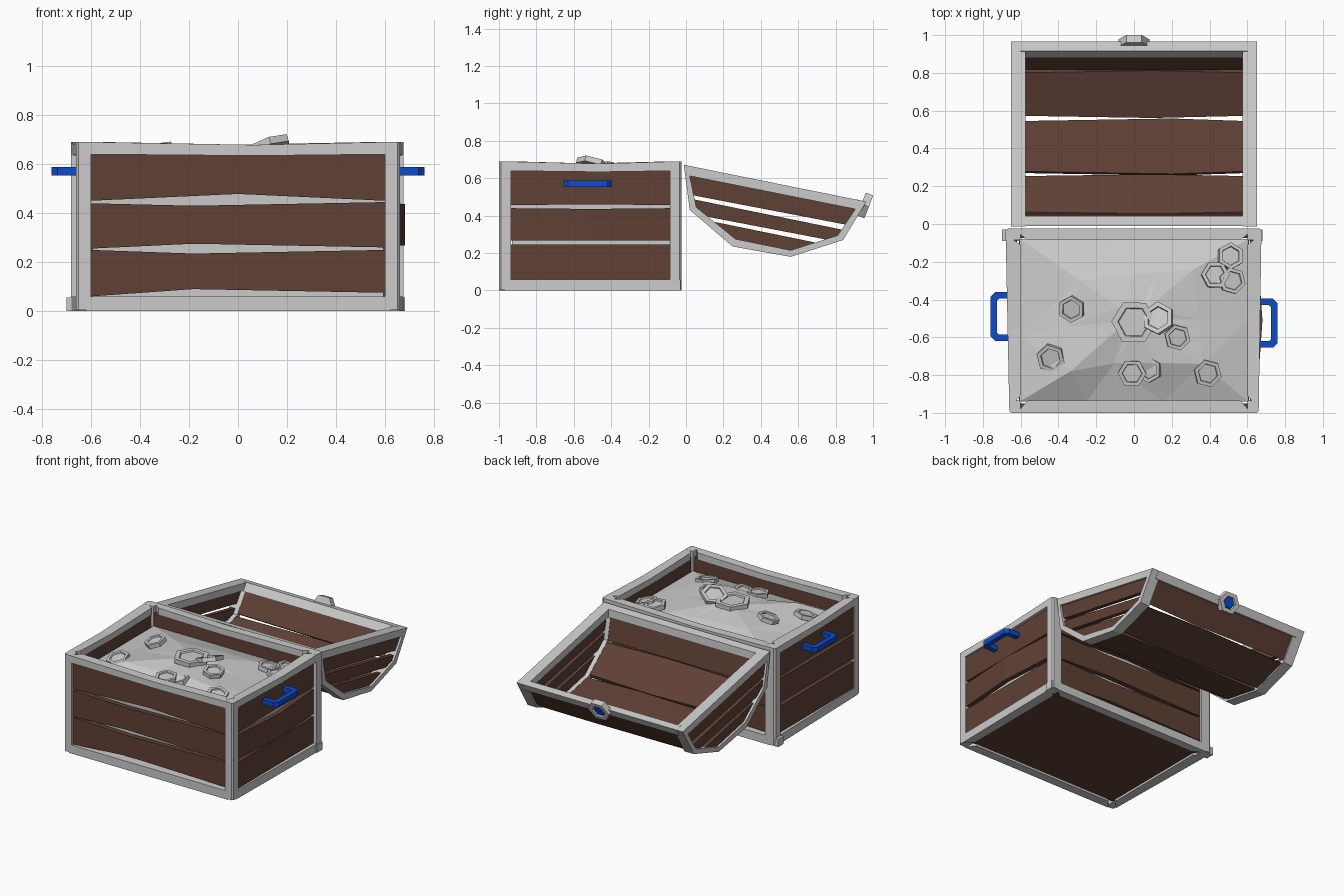
import bpy, bmesh, math, random
from mathutils import Vector, Matrix

if "Cube" in bpy.data.objects:
    bpy.data.objects.remove(bpy.data.objects["Cube"])

random.seed(4)

def material(name, rgb):
    m = bpy.data.materials.new(name)
    m.diffuse_color = (*rgb, 1)
    m.use_nodes = True
    m.node_tree.nodes["Principled BSDF"].inputs["Base Color"].default_value = m.diffuse_color
    return m

WOOD = material("wood", (0.115, 0.052, 0.036))
BLUE = material("blue", (0.004, 0.07, 0.6))

def finish(name, bm, mat=None):
    bmesh.ops.recalc_face_normals(bm, faces=bm.faces[:])
    me = bpy.data.meshes.new(name)
    bm.to_mesh(me)
    bm.free()
    ob = bpy.data.objects.new(name, me)
    bpy.context.collection.objects.link(ob)
    if mat:
        me.materials.append(mat)
    return ob

def loft(name, rings, mat=None, closed=False, tri=False):
    """Skin a list of equal rings; cap the ends unless closed into a loop."""
    bm = bmesh.new()
    vs = [[bm.verts.new(p) for p in r] for r in rings]
    n = len(vs[0])
    pairs = list(zip(vs, vs[1:])) + ([(vs[-1], vs[0])] if closed else [])
    for a, b in pairs:
        for i in range(n):
            j = (i + 1) % n
            bm.faces.new((a[i], a[j], b[j], b[i]))
    if not closed:
        bm.faces.new(vs[0])
        bm.faces.new(vs[-1])
    if tri:
        bmesh.ops.triangulate(bm, faces=bm.faces[:])
    return finish(name, bm, mat)

def at_x(x, prof):
    return [Vector((x, y, z)) for y, z in prof]

def lerp2(a, b, t):
    return (a[0] + (b[0] - a[0]) * t, a[1] + (b[1] - a[1]) * t)

# ---- chest frame: posts and rails around a slightly wider back
W = 0.065
corners = [(-0.66, -1), (0.66, -1), (0.675, -0.025), (-0.68, -0.025)]
inner = [(-0.60, -0.935), (0.60, -0.935), (0.60, -0.085), (-0.60, -0.085)]
for k in range(4):
    (cx, cy), (ix, iy) = corners[k], inner[k]
    ch = lambda t: ((cx + (ix - cx) * t, cy), (cx, cy + (iy - cy) * t))
    (ax, ay), (bx, by) = ch(0.15)
    loft("corner_post", [[(ax, ay, z), (ix, cy, z), (ix, iy, z), (cx, iy, z), (bx, by, z)]
                         for z in (0.005, 0.34, 0.69)])
    o2, i2 = corners[(k + 1) % 4], inner[(k + 1) % 4]
    for name, z0, z1, sag in (("bottom_rail", 0.0, W - 0.005, 0), ("top_rail", 0.64, 0.69, 0.012)):
        rings = []
        for t, s in ((0.03, 0), (0.55, sag), (0.97, 0)):
            o, i = lerp2(corners[k], o2, t), lerp2(inner[k], i2, t)
            rings.append([(*o, z0 - s / 2), (*o, z1 - s), (*i, z1 - s), (*i, z0 - s / 2)])
        loft(name, rings)

# ---- back foot blocks
for x0, x1 in ((-0.70, -0.61), (0.61, 0.68)):
    loft("back_foot", [[(x, -0.03, 0), (x, -0.09, 0), (x, -0.09, 0.055), (x, -0.03, 0.055)] for x in (x0, x1)])

# ---- wall planks: stations (t, low z, high z) with warped edges
warped = [[(0, .06, .25), (.35, .09, .235), (1, .075, .25)],
          [(0, .255, .44), (.35, .275, .43), (1, .26, .445)],
          [(0, .45, .645), (.5, .478, .645), (1, .45, .645)]]
even = [[(0, .06, .245), (.5, .06, .247), (1, .06, .245)],
        [(0, .268, .44), (.5, .268, .436), (1, .268, .44)],
        [(0, .457, .645), (.5, .46, .645), (1, .457, .645)]]
walls = [("front", (-.605, -.985), (.605, -.985), (0, 1), warped),
         ("back", (.605, -.04), (-.605, -.04), (0, -1), warped),
         ("right", (.65, -.94), (.65, -.08), (-1, 0), even),
         ("left", (-.655, -.08), (-.655, -.94), (1, 0), even)]
for wall, a, b, n, planks in walls:
    for row, stations in enumerate(planks):
        rings = []
        for t, lo, hi in stations:
            x, y = lerp2(a, b, t)
            if wall == "right" and row == 1 and t == 0.5:
                x += 0.03                      # one plank bows outward
            x2, y2 = x + n[0] * 0.035, y + n[1] * 0.035
            rings.append([(x, y, lo), (x, y, hi), (x2, y2, hi), (x2, y2, lo)])
        loft(wall + "_plank", rings, WOOD)
loft("floor_panel", [[(x, -.94, .015), (x, -.08, .015), (x, -.08, .05), (x, -.94, .05)] for x in (-.61, .61)], WOOD)

# ---- heap filling the chest
edge = [(-.605, -.94), (-.25, -.94), (.15, -.94), (.605, -.94), (.605, -.5),
        (.605, -.08), (.3, -.08), (-.05, -.08), (-.605, -.08), (-.605, -.6)]
def heap_ring(s, z, j):
    return [(x * s + random.uniform(-j, j), -.5 + (y + .5) * s + random.uniform(-j, j),
             z + random.uniform(-j, j) * .4) for x, y in edge]
loft("coin_heap", [[(x * .98, -.51 + (y + .51) * .98, z) for x, y in edge] for z in (.06, .3)]
     + [heap_ring(1, .55, 0), heap_ring(.55, .62, .045), heap_ring(.12, .645, .01)], tri=True)

# ---- hexagonal coins with a sunken face: x, y, z, radius, tilt x, tilt y
coins = [(-.33, -.45, .655, .072, .2, -.25), (-.44, -.71, .605, .077, .25, -.15), (0, -.52, .655, .12, 0, 0),
         (.13, -.50, .675, .088, -.25, -.3), (.23, -.60, .65, .07, .1, .1), (-.01, -.79, .615, .075, .1, 0),
         (.08, -.77, .61, .07, .1, -.3), (.39, -.79, .60, .075, .15, .15), (.43, -.27, .61, .075, -.1, .1),
         (.51, -.17, .59, .072, -.15, .2), (.52, -.30, .60, .072, 0, .2)]
for i, (x, y, z, r, tx, ty) in enumerate(coins):
    M = Matrix.Translation((x, y, z)) @ Matrix.Rotation(tx, 4, 'X') @ Matrix.Rotation(ty, 4, 'Y') \
        @ Matrix.Rotation(.52 + .25 * (i % 3), 4, 'Z')
    loft("coin", [[M @ Vector((q * r * math.cos(k * math.pi / 3), q * r * math.sin(k * math.pi / 3), h))
                   for k in range(6)] for q, h in ((1, -.015), (1, .015), (.72, .015), (.68, .006))])

# ---- handles: square bar with chamfered corners
for s, yc in ((1, -.525), (-1, -.49)):
    outer = [(.63, -.13), (.735, -.13), (.76, -.105), (.76, .105), (.735, .13), (.63, .13)]
    inn = [(.63, -.095), (.715, -.095), (.725, -.085), (.725, .085), (.715, .095), (.63, .095)]
    loft("side_handle", [[(s * o[0], yc + o[1], .553), (s * o[0], yc + o[1], .587),
                          (s * i[0], yc + i[1], .587), (s * i[0], yc + i[1], .553)]
                         for o, i in zip(outer, inn)], BLUE)

# ---- lid, opened back: end hoops from the (y, z) profile
P = [(-.012, .672), (.02, .43), (.25, .235), (.56, .18), (.84, .27), (.965, .475)]
Q = [(.02, .612), (.055, .445), (.265, .275), (.56, .215), (.812, .295), (.905, .435)]
for s in (-1, 1):
    loft("lid_end_hoop", [at_x(s * .65, P), at_x(s * .575, P), at_x(s * .575, Q), at_x(s * .65, Q)], closed=True)
    # end planks: the hoop opening sliced parallel to the rim
    for lo, hi in ((-.01, .098), (.118, .196), (.214, .5)):
        R = [lerp2(q, p, .15) for p, q in zip(P, Q)]
        bm = bmesh.new()
        a = [bm.verts.new(v) for v in at_x(s * .635, R)]
        b = [bm.verts.new(v) for v in at_x(s * .605, R)]
        bm.faces.new(a)
        bm.faces.new(b)
        for i in range(6):
            bm.faces.new((a[i], a[i - 1], b[i - 1], b[i]))
        down = Vector((0, -.2, -.98))
        for d, sign, tip in ((lo, -1, 0), (hi, 1, .012)):
            nrm = (down + Vector((0, tip, 0))) * sign
            res = bmesh.ops.bisect_plane(bm, geom=bm.verts[:] + bm.edges[:] + bm.faces[:],
                                         plane_co=Vector((0, .02, .612)) + down * d, plane_no=nrm, clear_outer=True)
            cut = [e for e in res["geom_cut"] if isinstance(e, bmesh.types.BMEdge)]
            if cut:
                bmesh.ops.holes_fill(bm, edges=cut)
        finish("lid_end_plank", bm, WOOD)

# ---- lid rim rails
for prof in ([(-.01, .672), (.042, .661), (.045, .605), (.0, .605)],
             [(.965, .475), (.915, .486), (.88, .435), (.94, .425)]):
    loft("lid_rim_rail", [at_x(x, prof) for x in (-.6, .6)])

# ---- lid planks, one per profile side, edges tapering so gaps open up
for k in range(5):
    rings = []
    for x, t in ((-.59, .05), (.1 if k % 2 else .2, .005), (.59, .05)):
        if k == 0:
            t = .01
        o0, o1 = lerp2(P[k], Q[k], .3), lerp2(P[k + 1], Q[k + 1], .3)
        i0, i1 = lerp2(P[k], Q[k], .95), lerp2(P[k + 1], Q[k + 1], .95)
        rings.append(at_x(x, [lerp2(o0, o1, t), lerp2(o0, o1, 1 - t), lerp2(i0, i1, 1 - t), lerp2(i0, i1, t)]))
    loft("lid_plank", rings, WOOD)

# ---- clasp on the lid's free edge: grey hexagon ring and blue centre
C = Vector((0, .957, .455))
U, N = Vector((0, .36, .93)).normalized(), Vector((0, .93, -.36)).normalized()
def clasp_ring(r, h):
    return [C + Vector((r * math.cos(a), 0, 0)) + U * (r * .92 * math.sin(a)) + N * h
            for a in (k * math.pi / 3 for k in range(6))]
loft("clasp_plate", [clasp_ring(.082, -.02), clasp_ring(.082, .022), clasp_ring(.05, .022), clasp_ring(.045, .008)])
loft("clasp_gem", [clasp_ring(.046, .0), clasp_ring(.042, .015)], BLUE)
